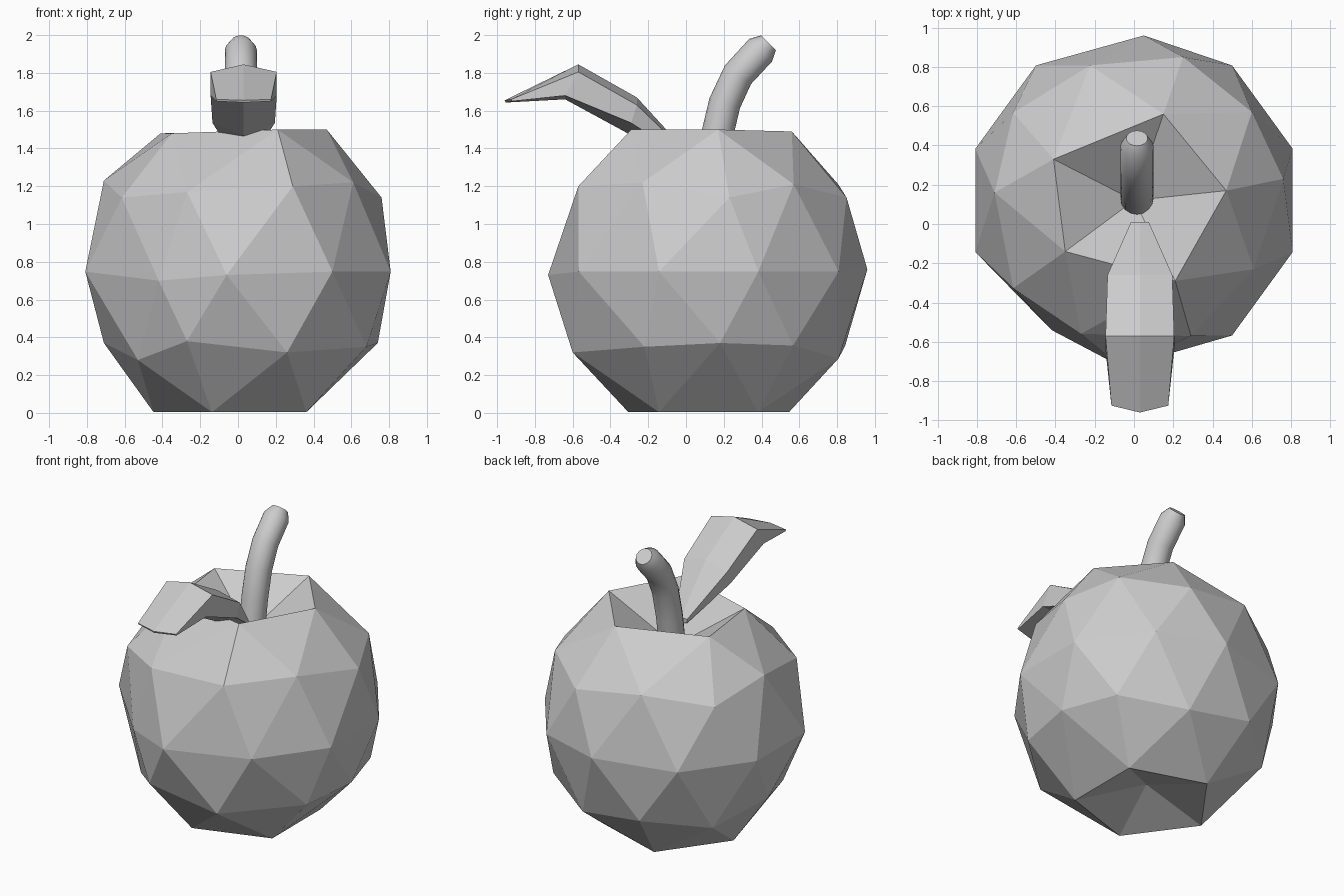
import bpy, bmesh, math
from mathutils import Vector

if "Cube" in bpy.data.objects:
    bpy.data.objects.remove(bpy.data.objects["Cube"])


def make_object(name, bm):
    bmesh.ops.recalc_face_normals(bm, faces=bm.faces[:])
    me = bpy.data.meshes.new(name)
    bm.to_mesh(me)
    bm.free()
    ob = bpy.data.objects.new(name, me)
    bpy.context.collection.objects.link(ob)
    return ob


def loft(bm, rings):
    """Skin closed rings of points and cap both ends."""
    loops = [[bm.verts.new(p) for p in ring] for ring in rings]
    n = len(loops[0])
    for a, b in zip(loops, loops[1:]):
        for i in range(n):
            j = (i + 1) % n
            bm.faces.new((a[i], a[j], b[j], b[i]))
    bm.faces.new(loops[0])
    bm.faces.new(loops[-1])


# Fruit: coarse icosphere with its poles pushed in
bm = bmesh.new()
bmesh.ops.create_icosphere(bm, subdivisions=2, radius=1)
for v in bm.verts:
    if abs(v.co.z) > 0.99:
        v.co.z = 0.55 if v.co.z > 0 else -0.70
    v.co = Vector((v.co.x * 0.85, v.co.y * 0.85 + 0.12, v.co.z * 0.875 + 0.748))

# Hand-nudged corners that make the fruit uneven
nudges = [(0.15, 0.56, 1.49), (0.47, 0.17, 1.5), (0.21, -0.29, 1.5),
          (-0.35, -0.14, 1.48), (-0.41, 0.33, 1.48),
          (0.76, 0.23, 1.14), (0.25, 0.85, 1.14), (0.61, -0.23, 1.22),
          (0.60, 0.57, 1.21), (0.29, -0.57, 1.20), (-0.27, -0.56, 1.17),
          (-0.71, 0.16, 1.23), (-0.06, -0.73, 0.73), (-0.42, -0.54, 0.70),
          (0.05, 0.96, 0.76), (0.74, 0.18, 0.37), (0.68, -0.22, 0.35),
          (0.26, -0.60, 0.32), (-0.27, -0.58, 0.38), (-0.53, -0.30, 0.28),
          (-0.71, 0.12, 0.37)]
for p in nudges:
    target = Vector(p)
    min(bm.verts, key=lambda v: (v.co - target).length).co = target
make_object("fruit", bm)

# Stem: bent round stalk with a bevelled end; (y, z, radius, tilt in degrees)
path = [(0.12, 1.18, 0.085, 8), (0.16, 1.45, 0.085, 10), (0.205, 1.64, 0.085, 18),
        (0.275, 1.79, 0.085, 35), (0.395, 1.92, 0.085, 45), (0.437, 1.96, 0.055, 45)]
rings = []
for y, z, r, tilt in path:
    t = math.radians(tilt)
    ring = []
    for i in range(16):
        a = math.tau * i / 16
        ring.append((0.015 + r * math.cos(a),
                     y + r * math.sin(a) * math.cos(t),
                     z - r * math.sin(a) * math.sin(t)))
    rings.append(ring)
bm = bmesh.new()
loft(bm, rings)
stem = make_object("stem", bm)
bpy.context.view_layer.objects.active = stem
stem.select_set(True)
bpy.ops.object.shade_smooth_by_angle(angle=math.radians(35))

# Leaf: thick faceted blade lofted from six-point sections
# (half width, top y, top centre z, top edge z, under y, under edge z, under centre z)
sections = [(0.045, 0.01, 1.375, 1.37, 0.01, 1.345, 1.335),
            (0.165, -0.26, 1.67, 1.63, -0.29, 1.535, 1.47),
            (0.175, -0.57, 1.845, 1.805, -0.64, 1.68, 1.66),
            (0.145, -0.925, 1.655, 1.66, -0.92, 1.65, 1.643)]
rings = []
for w, ty, tc, te, uy, ue, uc in sections:
    dy = -0.035 if ty < -0.9 else 0.0
    rings.append([(0.03 - w, ty, te), (0.03, ty + dy, tc), (0.03 + w, ty, te),
                  (0.03 + w, uy, ue), (0.03, uy + dy, uc), (0.03 - w, uy, ue)])
bm = bmesh.new()
loft(bm, rings)
make_object("leaf", bm)
